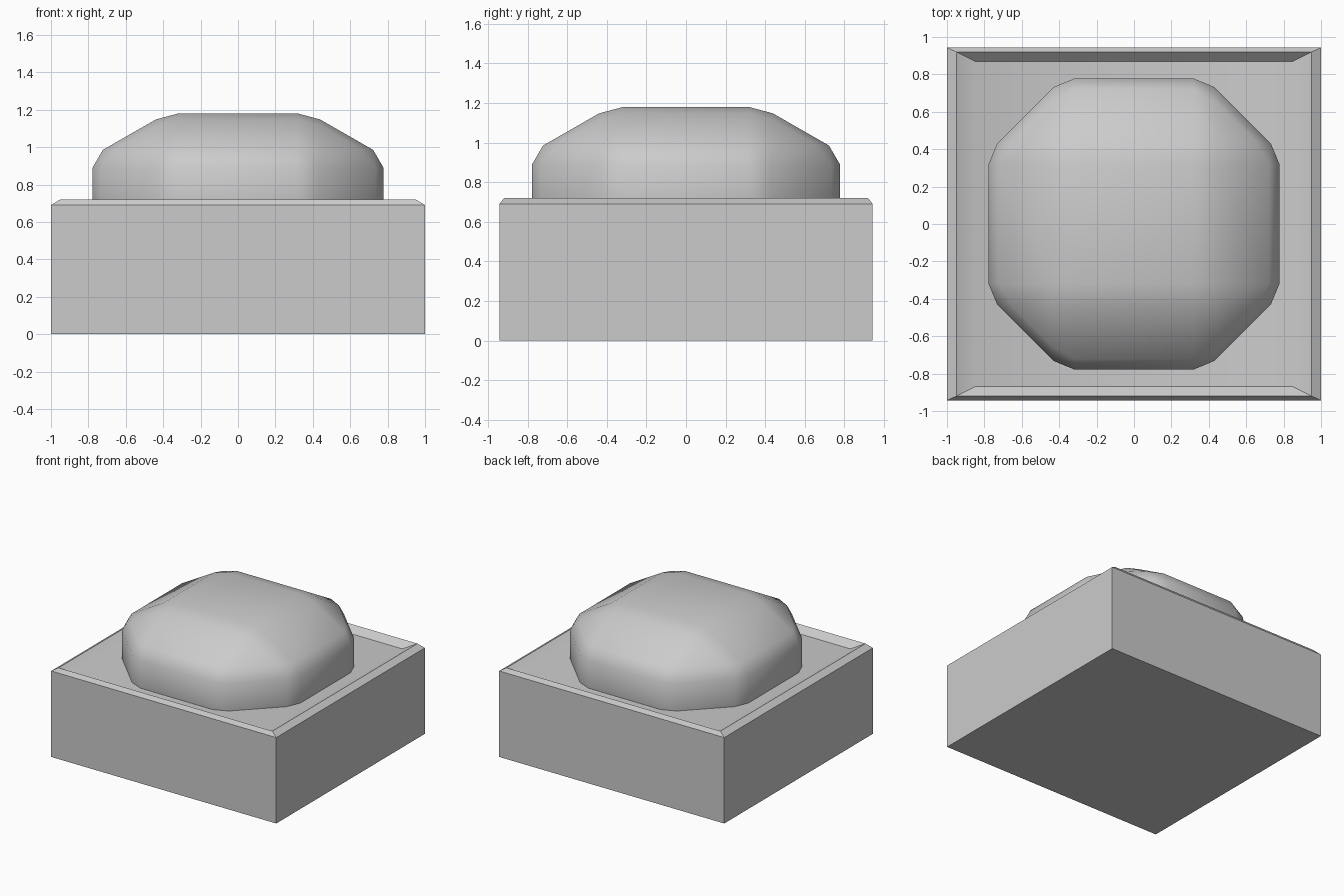
import bpy, bmesh
from math import radians

if "Cube" in bpy.data.objects:
    bpy.data.objects.remove(bpy.data.objects["Cube"])


def add_object(name, bm, angle):
    bmesh.ops.recalc_face_normals(bm, faces=bm.faces)
    mesh = bpy.data.meshes.new(name)
    bm.to_mesh(mesh)
    bm.free()
    obj = bpy.data.objects.new(name, mesh)
    bpy.context.collection.objects.link(obj)
    bpy.ops.object.select_all(action='DESELECT')
    obj.select_set(True)
    bpy.context.view_layer.objects.active = obj
    bpy.ops.object.shade_smooth_by_angle(angle=radians(angle))
    return obj


# Base block: stacked rectangles (half x, half y, z) forming a raised rim and recessed floor
rings = [(1, 0.943, 0), (1, 0.943, 0.69), (0.95, 0.92, 0.72), (0.85, 0.87, 0.67)]
bm = bmesh.new()
loops = [[bm.verts.new((sx * x, sy * y, z))
          for sx, sy in ((-1, -1), (1, -1), (1, 1), (-1, 1))] for x, y, z in rings]
bm.faces.new(loops[0])
bm.faces.new(loops[-1])
for a, b in zip(loops, loops[1:]):
    for i in range(4):
        j = (i + 1) % 4
        bm.faces.new((a[i], a[j], b[j], b[i]))
add_object("base", bm, 30)

# Push button: cube with wide chamfers, flattened, then small softening chamfers
bm = bmesh.new()
bmesh.ops.create_cube(bm, size=1.556)
bmesh.ops.bevel(bm, geom=bm.edges[:], offset=0.395, offset_type='OFFSET',
                segments=1, profile=0.5, affect='EDGES')
bmesh.ops.scale(bm, vec=(1, 1, 0.573), verts=bm.verts)
bmesh.ops.bevel(bm, geom=bm.edges[:], offset=0.064, offset_type='OFFSET',
                segments=1, profile=0.5, affect='EDGES')
button = add_object("button", bm, 60)
button.location.z = 1.18 - 0.778 * 0.573
